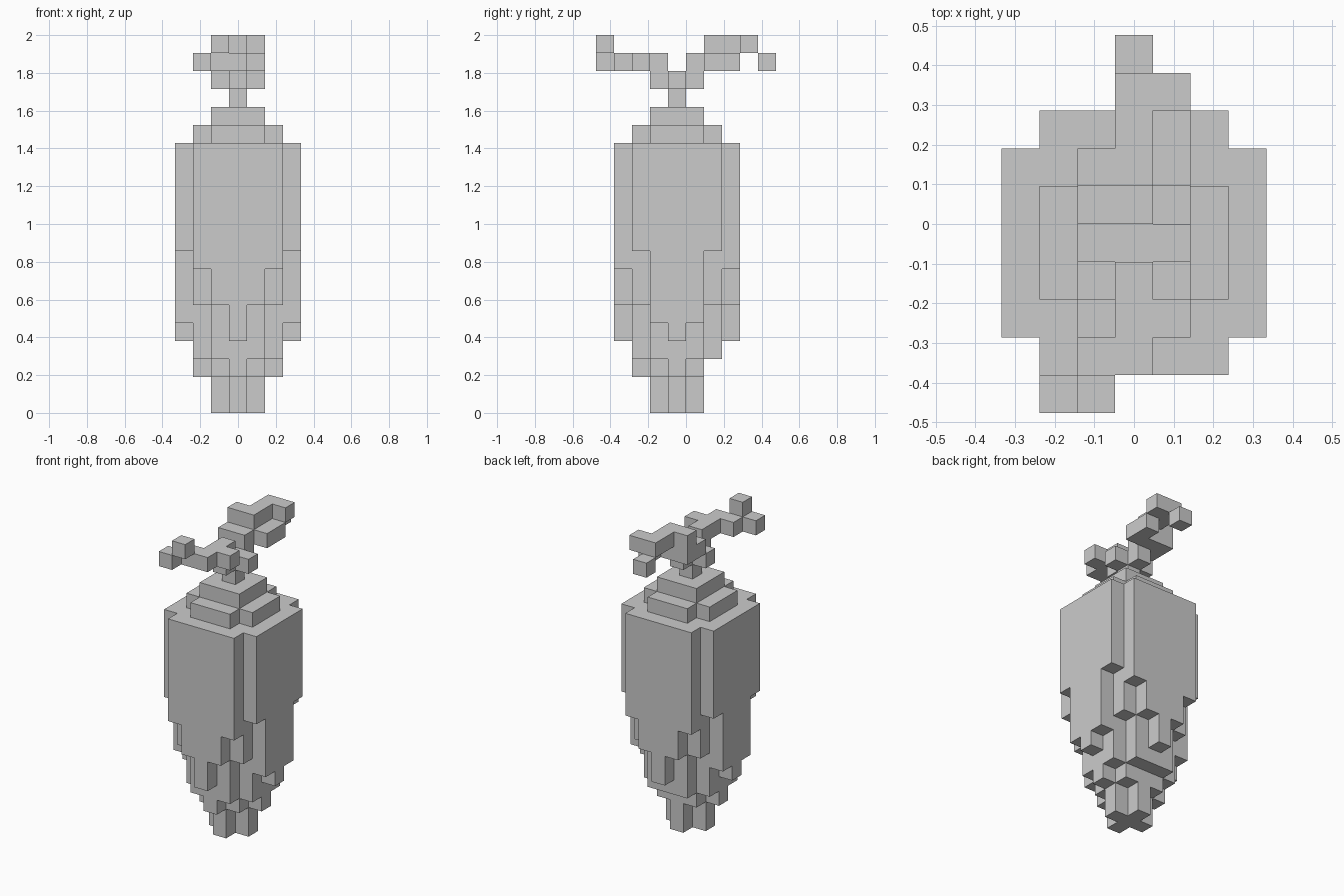
import bpy, bmesh
from mathutils import Vector

if "Cube" in bpy.data.objects:
    bpy.data.objects.remove(bpy.data.objects["Cube"])

U = 2 / 21  # voxel edge length
DIRS = [Vector(d) for d in ((1, 0, 0), (-1, 0, 0), (0, 1, 0), (0, -1, 0), (0, 0, 1), (0, 0, -1))]


def voxel_object(name, cells):
    """Outer skin of a set of unit cells, with coplanar faces merged."""
    bm = bmesh.new()
    cells = set(cells)
    for c in cells:
        for d in DIRS:
            n = (c[0] + int(d.x), c[1] + int(d.y), c[2] + int(d.z))
            if n in cells:
                continue
            a = Vector((d.y, d.z, d.x))
            b = d.cross(a)
            mid = Vector((c[0], c[1] - 0.5, c[2] + 0.5)) + d / 2
            bm.faces.new([bm.verts.new((mid + (a * s + b * t) / 2) * U)
                          for s, t in ((-1, -1), (1, -1), (1, 1), (-1, 1))])
    bmesh.ops.remove_doubles(bm, verts=bm.verts, dist=U * 0.01)
    bmesh.ops.dissolve_limit(bm, angle_limit=0.01, verts=bm.verts, edges=bm.edges)
    mesh = bpy.data.meshes.new(name)
    bm.to_mesh(mesh)
    bm.free()
    obj = bpy.data.objects.new(name, mesh)
    bpy.context.collection.objects.link(obj)
    return obj


# Root body: bottom layer of each column, rows by |y| and columns by |x|
bottoms = [[0, 0, 2, 4],
           [0, 2, 3, 5],
           [2, 3, 6, 9],
           [4, 6, 8]]
root = []
for i in range(-3, 4):
    for j in range(-3, 4):
        p, q = abs(i), abs(j)
        if p == q == 3:
            continue
        low = 3 if (i, j) == (0, 2) else bottoms[q][p]
        top = 15
        if max(p, q) <= 2 and p + q < 4:
            top = 16  # first shoulder step
        if max(p, q) <= 1:
            top = 17  # second shoulder step
        root += [(i, j, k) for k in range(low, top)]
voxel_object("root_body", root)

# Stem with a cross-shaped crown
stem = [(0, 0, 17), (0, 0, 18), (1, 0, 18), (-1, 0, 18), (0, 1, 18), (0, -1, 18)]
voxel_object("stem", stem)

# Leaf reaching to the front
voxel_object("front_leaf", [(0, -1, 19), (0, -2, 19), (1, -2, 19), (0, -3, 19),
                            (-1, -3, 19), (-2, -4, 19), (-1, -4, 20)])

# Leaf reaching to the back, two layers with a drooping tip
voxel_object("back_leaf", [(-1, 1, 19), (0, 1, 19), (-1, 2, 19), (0, 2, 19), (1, 2, 19),
                           (1, 3, 19), (0, 5, 19),
                           (-1, 2, 20), (0, 2, 20), (0, 3, 20), (0, 4, 20), (1, 4, 20)])
